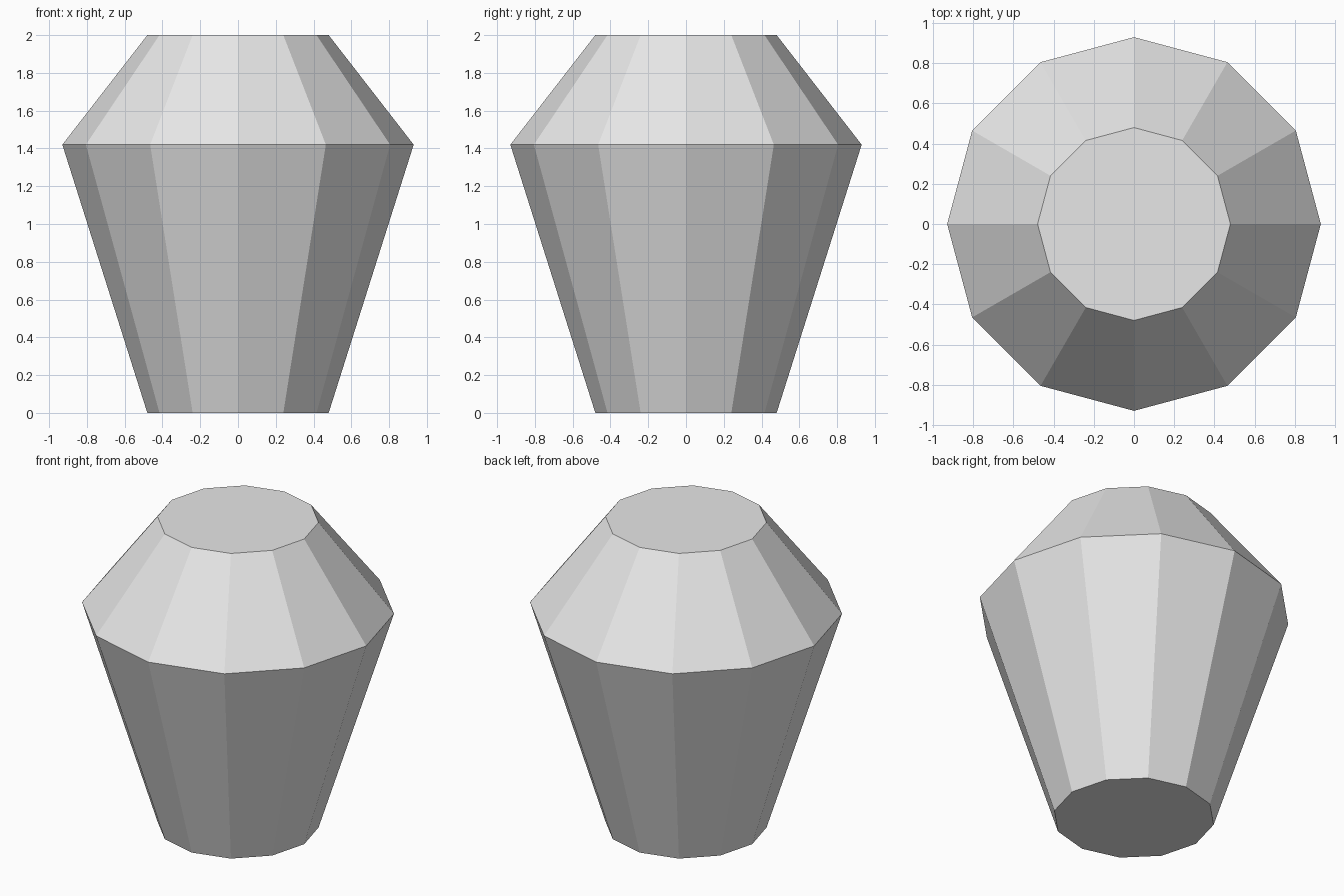
import bpy
import bmesh
import math

cube = bpy.data.objects.get("Cube")
if cube:
    bpy.data.objects.remove(cube, do_unlink=True)

SIDES = 12
# Profile as (radius, height), from base to top
PROFILE = [(0.48, 0.0), (0.93, 1.42), (0.48, 2.0)]

# Plain grey material
grey = bpy.data.materials.new("light_grey")
grey.use_nodes = True
colour = (0.8, 0.8, 0.8, 1.0)
grey.diffuse_color = colour
grey.node_tree.nodes["Principled BSDF"].inputs["Base Color"].default_value = colour

# Faceted body: stacked rings joined by quads, closed with flat caps
bm = bmesh.new()
rings = []
for radius, height in PROFILE:
    ring = []
    for i in range(SIDES):
        a = math.tau * i / SIDES
        ring.append(bm.verts.new((radius * math.cos(a), radius * math.sin(a), height)))
    rings.append(ring)

for low, high in zip(rings, rings[1:]):
    for i in range(SIDES):
        j = (i + 1) % SIDES
        bm.faces.new((low[i], low[j], high[j], high[i]))

bm.faces.new(list(reversed(rings[0])))
bm.faces.new(rings[-1])
bmesh.ops.recalc_face_normals(bm, faces=bm.faces[:])

mesh = bpy.data.meshes.new("faceted_body")
bm.to_mesh(mesh)
bm.free()
mesh.materials.append(grey)
body = bpy.data.objects.new("faceted_body", mesh)
bpy.context.collection.objects.link(body)
